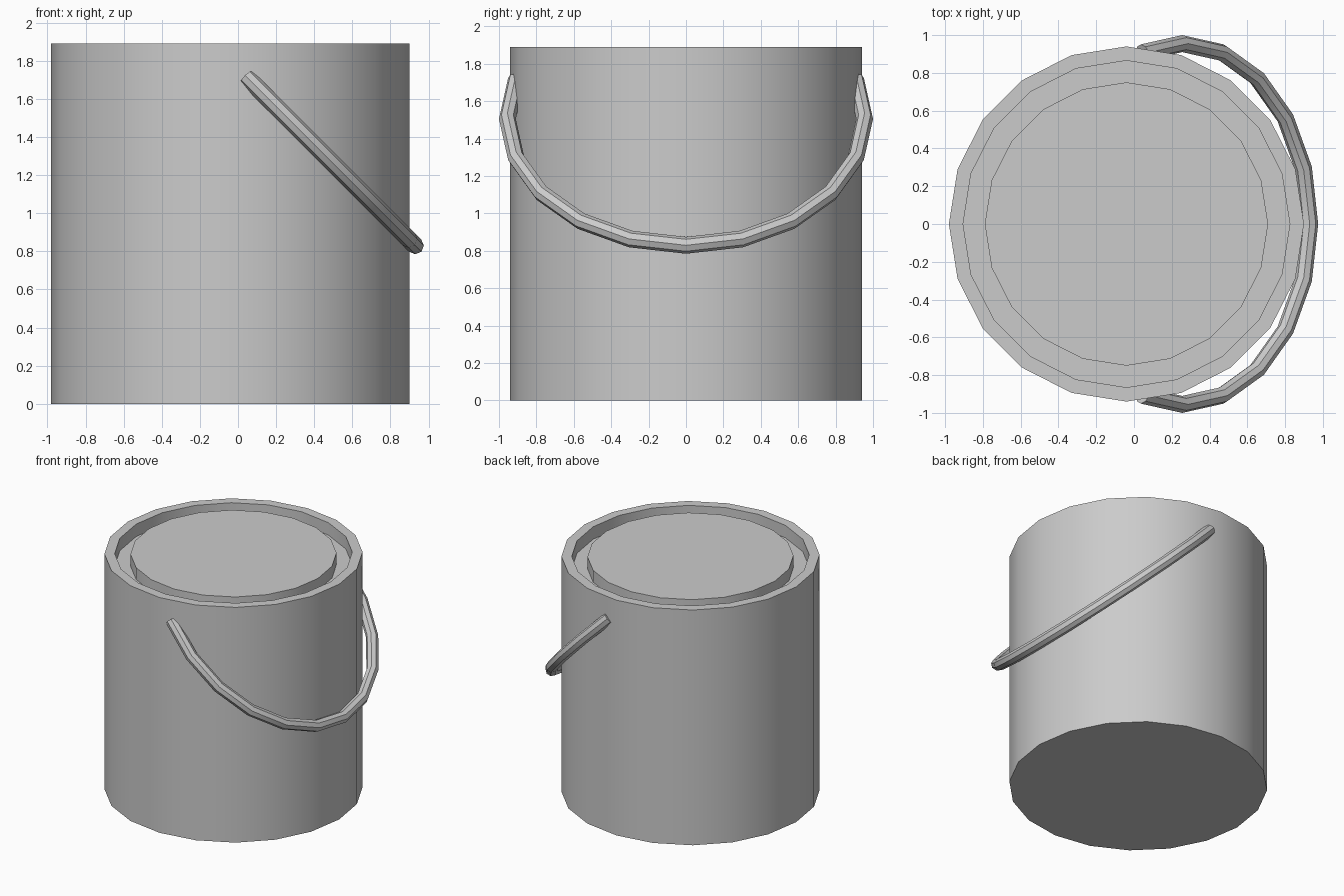
import bpy, bmesh
from math import cos, sin, radians, pi
from mathutils import Vector

if "Cube" in bpy.data.objects:
    bpy.data.objects.remove(bpy.data.objects["Cube"])

SIDES = 20
CX = -0.04


def finish(bm, name, angle):
    bmesh.ops.recalc_face_normals(bm, faces=bm.faces)
    me = bpy.data.meshes.new(name)
    bm.to_mesh(me)
    bm.free()
    ob = bpy.data.objects.new(name, me)
    bpy.context.collection.objects.link(ob)
    bpy.ops.object.select_all(action='DESELECT')
    ob.select_set(True)
    bpy.context.view_layer.objects.active = ob
    bpy.ops.object.shade_smooth_by_angle(angle=radians(angle))
    return ob


def skin(bm, rings):
    # Bridge successive vertex loops and cap both ends
    loops = [[bm.verts.new(p) for p in r] for r in rings]
    for a, b in zip(loops, loops[1:]):
        n = len(a)
        for i in range(n):
            j = (i + 1) % n
            bm.faces.new((a[i], a[j], b[j], b[i]))
    bm.faces.new(loops[0])
    bm.faces.new(loops[-1])


# Can body: outer wall, flat rim, groove and raised lid in one lathe profile
profile = [(0.94, 0), (0.94, 1.89), (0.865, 1.89),
           (0.865, 1.79), (0.75, 1.79), (0.75, 1.885)]
bm = bmesh.new()
skin(bm, [[(CX + r * cos(2 * pi * i / SIDES), r * sin(2 * pi * i / SIDES), z)
           for i in range(SIDES)] for r, z in profile])
finish(bm, "can_body", 30)

# Handle: a little over half a ring, hanging in a plane tilted 45 degrees
R, r, TUBE = 0.955, 0.045, 8
centre = Vector((0.255, 0, 1.505))
down = Vector((1, 0, -1)).normalized()
side = Vector((0, 1, 0))
normal = down.cross(side)
rings = []
for k in range(-6, 7):
    a = k * 2 * pi / SIDES
    out = down * cos(a) + side * sin(a)
    rings.append([centre + out * (R + r * cos(t)) + normal * (r * sin(t))
                  for t in (2 * pi * i / TUBE for i in range(TUBE))])
bm = bmesh.new()
skin(bm, rings)
finish(bm, "handle", 30)
